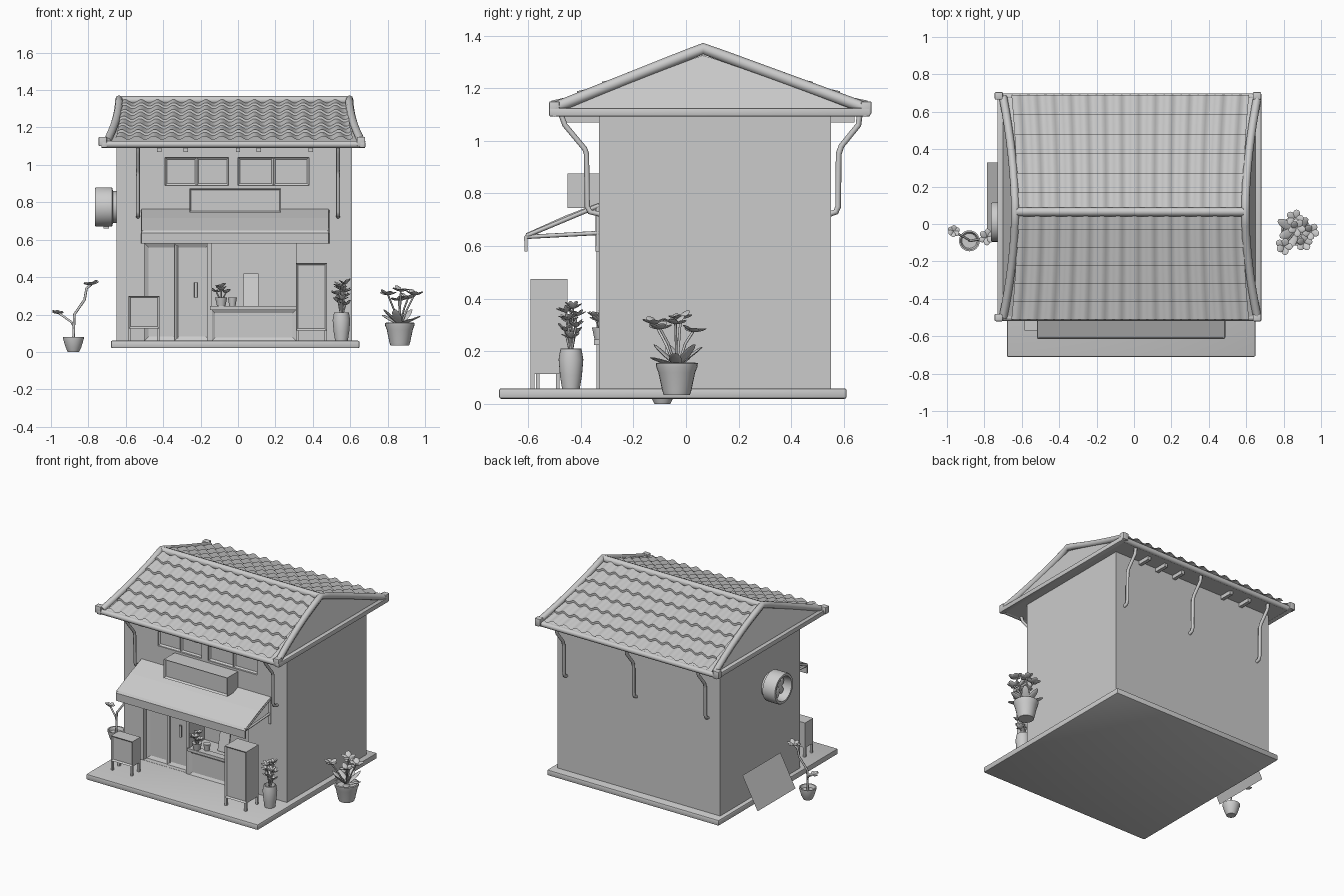
import bpy, bmesh, math, random
from mathutils import Matrix, Vector

if "Cube" in bpy.data.objects:
    bpy.data.objects.remove(bpy.data.objects["Cube"])
random.seed(4)
RIDGE_Y = 0.065


def finish(name, bm, smooth=True):
    bmesh.ops.recalc_face_normals(bm, faces=bm.faces)
    me = bpy.data.meshes.new(name)
    bm.to_mesh(me)
    bm.free()
    ob = bpy.data.objects.new(name, me)
    bpy.context.collection.objects.link(ob)
    if smooth:
        bpy.ops.object.select_all(action='DESELECT')
        ob.select_set(True)
        bpy.context.view_layer.objects.active = ob
        bpy.ops.object.shade_smooth_by_angle(angle=math.radians(40))
    return ob


def box(name, x0, x1, y0, y1, z0, z1, inset=0, depth=0.012, bevel=0):
    """Box; with inset > 0 its front face becomes a framed, recessed panel."""
    bm = bmesh.new()
    m = Matrix.Translation(((x0 + x1) / 2, (y0 + y1) / 2, (z0 + z1) / 2))
    bmesh.ops.create_cube(bm, size=1, matrix=m @ Matrix.Diagonal((x1 - x0, y1 - y0, z1 - z0, 1)))
    if bevel:
        bmesh.ops.bevel(bm, geom=bm.edges[:], offset=bevel, segments=2, profile=0.5, affect='EDGES')
    if inset:
        f = min(bm.faces, key=lambda f: f.calc_center_median().y)
        bmesh.ops.inset_region(bm, faces=[f], thickness=inset)
        bmesh.ops.translate(bm, verts=f.verts[:], vec=(0, depth, 0))
    return finish(name, bm, bool(bevel))


def tube(name, pts, r):
    cu = bpy.data.curves.new(name, 'CURVE')
    cu.dimensions = '3D'
    cu.bevel_depth, cu.bevel_resolution, cu.use_fill_caps = r, 2, True
    sp = cu.splines.new('POLY')
    sp.points.add(len(pts) - 1)
    for p, co in zip(sp.points, pts):
        p.co = (*co, 1)
    ob = bpy.data.objects.new(name, cu)
    bpy.context.collection.objects.link(ob)
    return ob


def lathe(name, profile, loc, n=24):
    bm = bmesh.new()
    vs = [bm.verts.new((r, 0, z)) for r, z in profile]
    es = [bm.edges.new(e) for e in zip(vs, vs[1:])]
    bmesh.ops.spin(bm, geom=vs + es, axis=(0, 0, 1), cent=(0, 0, 0), angle=math.tau, steps=n)
    bmesh.ops.remove_doubles(bm, verts=bm.verts, dist=1e-4)
    ob = finish(name, bm)
    ob.location = loc
    return ob


def prism(name, outline, x0, x1):
    """Extrude a (y, z) outline along x."""
    bm = bmesh.new()
    f = bm.faces.new([bm.verts.new((x0, y, z)) for y, z in outline])
    ext = bmesh.ops.extrude_face_region(bm, geom=[f])['geom']
    bmesh.ops.translate(bm, verts=[v for v in ext if isinstance(v, bmesh.types.BMVert)], vec=(x1 - x0, 0, 0))
    return finish(name, bm, False)


def petals(name, loc, length, width, count, tilt):
    """Ring of flat petals or leaves around a point."""
    bm = bmesh.new()
    spin = random.random() * 6
    for i in range(count):
        t = tilt + random.uniform(-.25, .25)
        m = (Matrix.Rotation(spin + math.tau * i / count, 4, 'Z') @ Matrix.Rotation(-t, 4, 'Y')
             @ Matrix.Translation((length / 2, 0, 0)) @ Matrix.Diagonal((length / 2, width / 2, width * .12, 1)))
        bmesh.ops.create_uvsphere(bm, u_segments=10, v_segments=6, radius=1, matrix=m)
    ob = finish(name, bm)
    ob.location = loc
    return ob


# Base slab and house body with cut openings
box('base_slab', -.68, .65, -.71, .61, .02, .06, bevel=.008)
body = box('house_walls', -.65, .61, -.33, .55, .05, 1.10)
cuts = [box('cutter', *c) for c in (
    (-.50, -.15, -.4, -.27, .061, .58), (-.14, .31, -.4, -.17, .24, .58),
    (-.39, -.05, -.4, -.305, .89, 1.04), (0, .38, -.4, -.305, .89, 1.04))]
for c in cuts:
    mod = body.modifiers.new('opening', 'BOOLEAN')
    mod.object, mod.operation, mod.solver = c, 'DIFFERENCE', 'EXACT'
mesh = bpy.data.meshes.new_from_object(body.evaluated_get(bpy.context.evaluated_depsgraph_get()))
body.modifiers.clear()
body.data = mesh
for c in cuts:
    bpy.data.objects.remove(c)

# Upper windows, sliding doors, shop window
for x0, x1 in ((-.39, -.05), (0, .38)):
    m = (x0 + x1) / 2
    box('upper_window_left', x0, m, -.322, -.30, .89, 1.04, .014, .01)
    box('upper_window_right', m, x1, -.317, -.30, .89, 1.04, .014, .008)
box('door_left', -.50, -.32, -.295, -.265, .06, .58, .03)
box('door_right', -.34, -.15, -.30, -.265, .06, .58, .03)
tube('door_handle', [(-.225, -.315, .29), (-.225, -.315, .37)], .009)
box('shop_window_post', -.165, -.14, -.34, -.30, .06, .58)
box('shop_window_sill', -.15, .32, -.35, -.30, .225, .245)
box('shop_lower_panel', -.14, .31, -.34, -.32, .06, .225, .025, .01)
prism('display_card', [(-.27, .245), (-.26, .245), (-.22, .42), (-.23, .42)], .03, .11)

# Awning with side arms
prism('awning', [(-.33, .765), (-.46, .715), (-.605, .65), (-.615, .635), (-.613, .58),
                 (-.603, .58), (-.602, .63), (-.46, .70), (-.33, .75)], -.515, .485)
for x in (-.51, .48):
    tube('awning_arm', [(x, -.605, .635), (x, -.33, .65)], .008)
    tube('awning_edge', [(x, -.33, .755), (x, -.605, .64)], .009)
    tube('awning_bracket', [(x, -.335, .76), (x, -.335, .58)], .008)

# Blank sign board
box('sign_board', -.26, .23, -.45, -.33, .745, .875, .012, .015)

# Roof core: prism with gable ends leaning inward
bm = bmesh.new()
lo = [bm.verts.new((x, y, 1.095)) for x, y in ((-.70, -.50), (.65, -.50), (.65, .68), (-.70, .68))]
up = [bm.verts.new((v.co.x, v.co.y, 1.125)) for v in lo]
ra, rb = (bm.verts.new((x, RIDGE_Y, 1.325)) for x in (-.63, .59))
for f in (lo, [lo[0], lo[1], up[1], up[0]], [lo[2], lo[3], up[3], up[2]], [lo[1], lo[2], up[2], up[1]],
          [lo[3], lo[0], up[0], up[3]], [up[0], up[1], rb, ra], [up[2], up[3], ra, rb],
          [up[1], up[2], rb], [up[3], up[0], ra]):
    bm.faces.new(f)
finish('roof_core', bm, False)

# Tile slopes: wavy columns, stepped rows
ROWS, COLS, SUB = 6, 14, 6
for name, eave in (('front_tiles', -.51), ('back_tiles', .69)):
    bm = bmesh.new()
    lines = []
    for r in range(ROWS):
        for t, lift in ((r / ROWS, 0), ((r + 1) / ROWS, .014)):
            half = .605 + .03 * t * t
            line = []
            for i in range(COLS * SUB + 1):
                u = i / (COLS * SUB)
                wave = .010 * math.sin(u * COLS * math.tau)
                line.append(bm.verts.new((-.02 + half * (2 * u - 1), RIDGE_Y + (eave - RIDGE_Y) * t,
                                          1.345 - .215 * t + lift + wave)))
            lines.append(line)
    for a, b in zip(lines, lines[1:]):
        for i in range(COLS * SUB):
            bm.faces.new((a[i], a[i + 1], b[i + 1], b[i]))
    finish(name, bm)

# Ridge, bowed gable trims, eave beams, gutters
tube('ridge_cap', [(-.64, RIDGE_Y, 1.345), (.60, RIDGE_Y, 1.345)], .024)
for s in (-1, 1):
    pts = []
    for i in range(-8, 9):
        t = abs(i) / 8
        pts.append((-.02 + s * (.615 + .065 * t ** 1.8), RIDGE_Y + t * ((.68 if i > 0 else -.50) - RIDGE_Y),
                    1.35 - .225 * t))
    tube('gable_trim', pts, .022)
    cx = -.025 + s * .69
    box('gable_beam', cx - .016, cx + .016, -.52, .70, 1.092, 1.125, bevel=.006)
    for y in (-.50, .685):
        box('eave_corner', cx - .03, cx + .015, y - .02, y + .02, 1.10, 1.15, bevel=.006)
for y in (-.50, .68):
    tube('gutter', [(-.73, y, 1.11), (.68, y, 1.11)], .019)

# Downpipes and rafter ends
for x in (-.535, .535):
    tube('front_downpipe', [(x, -.475, 1.10), (x, -.46, 1.06), (x, -.385, .97), (x, -.378, .95),
                            (x, -.375, .75), (x, -.365, .73), (x, -.32, .72)], .010)
for x in (-.555, 0, .54):
    tube('back_downpipe', [(x, .66, 1.10), (x, .655, 1.06), (x, .59, .98), (x, .58, .95),
                           (x, .578, .75), (x, .57, .73), (x, .54, .72)], .011)
for x in (-.42, -.28, 0, .11, .39):
    box('front_rafter_end', x - .012, x + .012, -.47, -.30, 1.07, 1.10)
for x in (-.42, -.27, .13, .27, .41):
    box('back_rafter_end', x - .012, x + .012, .53, .64, 1.07, 1.10)

# Stands on the porch
for n, x0, x1, y0, y1, z0, z1 in (('tall_cabinet', .31, .475, -.59, -.45, .115, .475),
                                  ('small_stand', -.585, -.42, -.57, -.48, .125, .30)):
    box(n, x0, x1, y0, y1, z0, z1, .014, .01)
    for x in (x0, x1 - .014):
        for y in (y0, y1 - .014):
            box(n + '_leg', x, x + .014, y, y + .014, .06, z0)

# Leaning board and round vent fan on the left side
bm = bmesh.new()
f = bm.faces.new([bm.verts.new(v) for v in ((-.785, -.09, .045), (-.785, .33, .045), (-.668, .33, .265), (-.668, -.09, .265))])
bmesh.ops.solidify(bm, geom=[f], thickness=.012)
finish('leaning_board', bm, False)
fan = lathe('vent_housing', [(.085, 0), (.085, .02), (.105, .025), (.105, .11), (.10, .117), (.085, .117),
                             (.078, .05), (0, .05)], (-.648, .01, .775), 32)
fan.rotation_euler.y = -math.pi / 2
blades = petals('vent_blades', (-.725, .01, .775), .075, .05, 5, .1)
blades.rotation_euler.y = -math.pi / 2
box('vent_foot', -.72, -.69, 0, .02, .66, .68)

# Vase with a dense bouquet
lathe('vase', [(0, .06), (.034, .06), (.042, .11), (.047, .17), (.04, .21), (.034, .212), (.03, .18), (0, .18)],
      (.553, -.437, 0))
for i in range(9):
    a, z = i * 2.4, .25 + i * .014
    x, y = .553 + .022 * math.cos(a), -.437 + .022 * math.sin(a)
    tube('bouquet_stem', [(.553, -.437, .18), (x, y, z)], .004)
    petals('bouquet_flower', (x, y, z), .042, .022, 7, .6)

# Potted plant on the right
px, py = .865, -.035
lathe('right_pot', [(0, .035), (.05, .035), (.055, .05), (.07, .12), (.078, .14), (.08, .155), (.07, .157),
                    (.065, .135), (0, .135)], (px, py, 0))
petals('right_leaves', (px, py, .145), .125, .05, 7, .5)
for x, y, z in ((.80, -.12, .31), (.87, -.02, .33), (.945, -.04, .31), (.86, .03, .28), (.91, -.10, .29)):
    tube('right_stem', [(px, py, .13), ((x + px) / 2, (y + py) / 2, .23), (x, y, z)], .005)
    petals('right_flower', (x, y, z - .005), .05, .04, 5, .45)

# Small pot with two long stems on the left
px, py = -.88, -.09
lathe('left_pot', [(0, 0), (.03, 0), (.042, .025), (.056, .072), (.056, .08), (.048, .08), (.04, .06), (0, .06)], (px, py, 0))
tube('left_tall_stem', [(px, py, .06), (-.875, -.09, .20), (-.82, -.08, .28), (-.81, -.075, .34), (-.785, -.07, .36)], .007)
tube('left_short_stem', [(-.876, -.09, .13), (-.89, -.08, .16), (-.955, -.045, .205)], .006)
petals('left_tall_flower', (-.785, -.07, .36), .047, .035, 6, .35)
petals('left_short_flower', (-.965, -.04, .205), .036, .03, 6, .4)

# Pots in the shop window
for x, y, r, h in ((-.09, -.325, .032, .045), (-.03, -.30, .024, .045)):
    lathe('window_pot', [(0, 0), (r * .7, 0), (r, h), (r * .8, h), (0, h * .8)], (x, y, .245))
for dx, dy, z in ((-.025, 0, .32), (.025, -.01, .315), (0, .02, .345), (0, -.02, .33)):
    tube('window_stem', [(-.09, -.325, .27), (-.09 + dx, -.325 + dy, z)], .004)
    petals('window_flower', (-.09 + dx, -.325 + dy, z), .036, .024, 6, .5)
